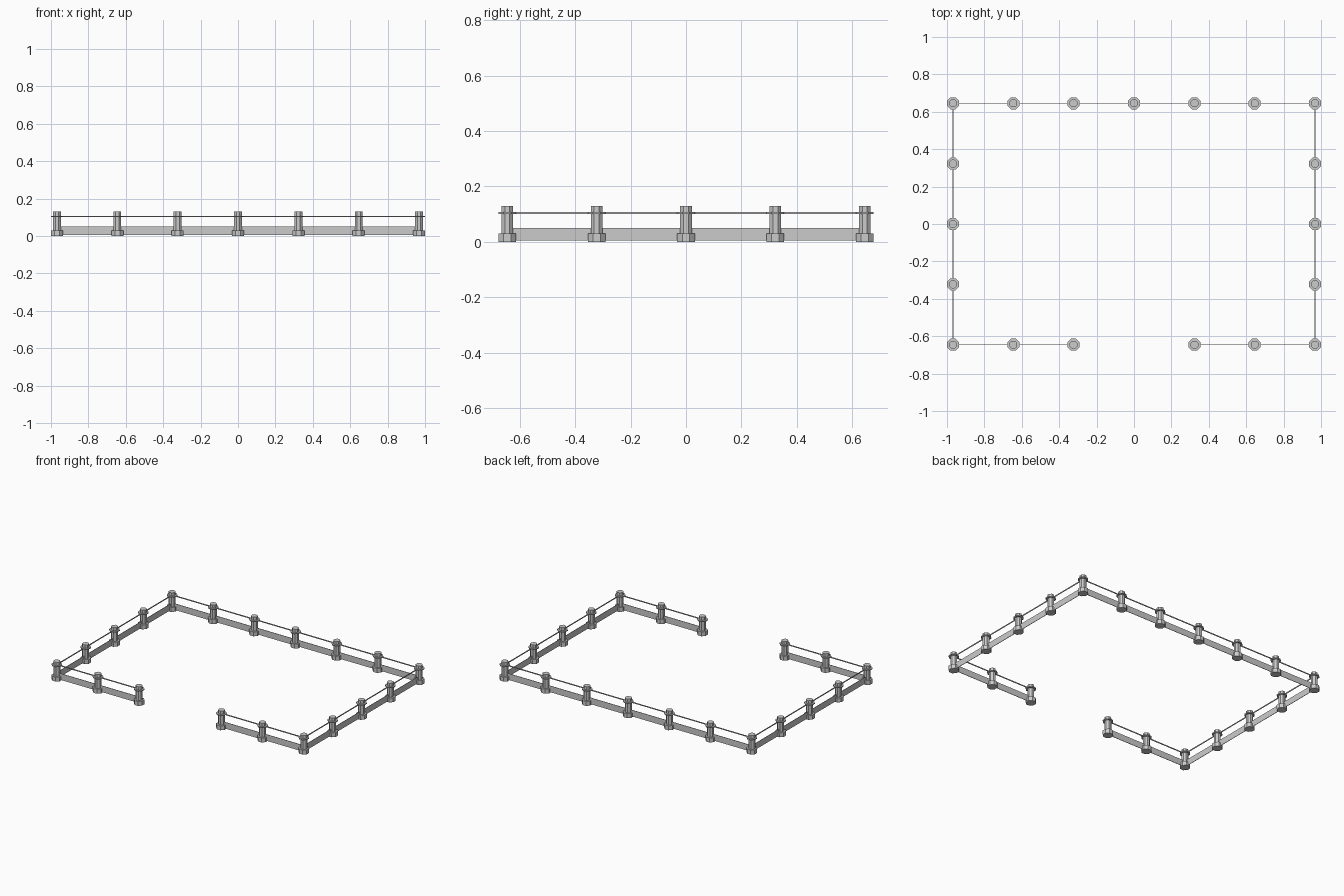
import bpy, bmesh, math
from mathutils import Matrix, Vector

if "Cube" in bpy.data.objects:
    bpy.data.objects.remove(bpy.data.objects["Cube"])

STEP = 0.3227          # post spacing
R = 0.032              # half width of base across flats


def finish(bm, name):
    bmesh.ops.recalc_face_normals(bm, faces=bm.faces)
    me = bpy.data.meshes.new(name)
    bm.to_mesh(me)
    bm.free()
    ob = bpy.data.objects.new(name, me)
    bpy.context.collection.objects.link(ob)
    return ob


def octagon(bm, half, z0, z1):
    # octagonal prism with flats facing the axes
    r = half / math.cos(math.pi / 8)
    m = Matrix.Translation((0, 0, (z0 + z1) / 2)) @ Matrix.Rotation(math.pi / 8, 4, 'Z')
    bmesh.ops.create_cone(bm, cap_ends=True, segments=8, radius1=r, radius2=r,
                          depth=z1 - z0, matrix=m)


def strip(name, a, b, z0, z1, thick):
    # thin upright panel between two post centres
    a, b = Vector(a), Vector(b)
    d = b - a
    mid = (a + b) / 2
    bm = bmesh.new()
    m = (Matrix.Translation((mid.x, mid.y, (z0 + z1) / 2))
         @ Matrix.Rotation(math.atan2(d.y, d.x), 4, 'Z')
         @ Matrix.Diagonal((d.length, thick, z1 - z0, 1)))
    bmesh.ops.create_cube(bm, size=1, matrix=m)
    return finish(bm, name)


# post: foot, shaft and rail collar, shared by all copies
bm = bmesh.new()
octagon(bm, R, 0, 0.031)
octagon(bm, 0.021, 0.031, 0.13)
octagon(bm, R, 0.101, 0.108)
post = finish(bm, "post")

# post positions in order round the fence, open at the front
cells = ([(i, -2) for i in (1, 2, 3)] + [(3, j) for j in range(-1, 3)]
         + [(i, 2) for i in range(2, -4, -1)] + [(-3, j) for j in range(1, -3, -1)]
         + [(-2, -2), (-1, -2)])
points = [(i * STEP, j * STEP) for i, j in cells]
for n, p in enumerate(points):
    ob = post if n == 0 else bpy.data.objects.new("post", post.data)
    if n:
        bpy.context.collection.objects.link(ob)
    ob.location = (p[0], p[1], 0)

# low wall and upper rail between neighbouring posts
for a, b in zip(points, points[1:]):
    strip("low_wall", a, b, 0.005, 0.05, 0.003)
    strip("upper_rail", a, b, 0.101, 0.108, 0.004)
